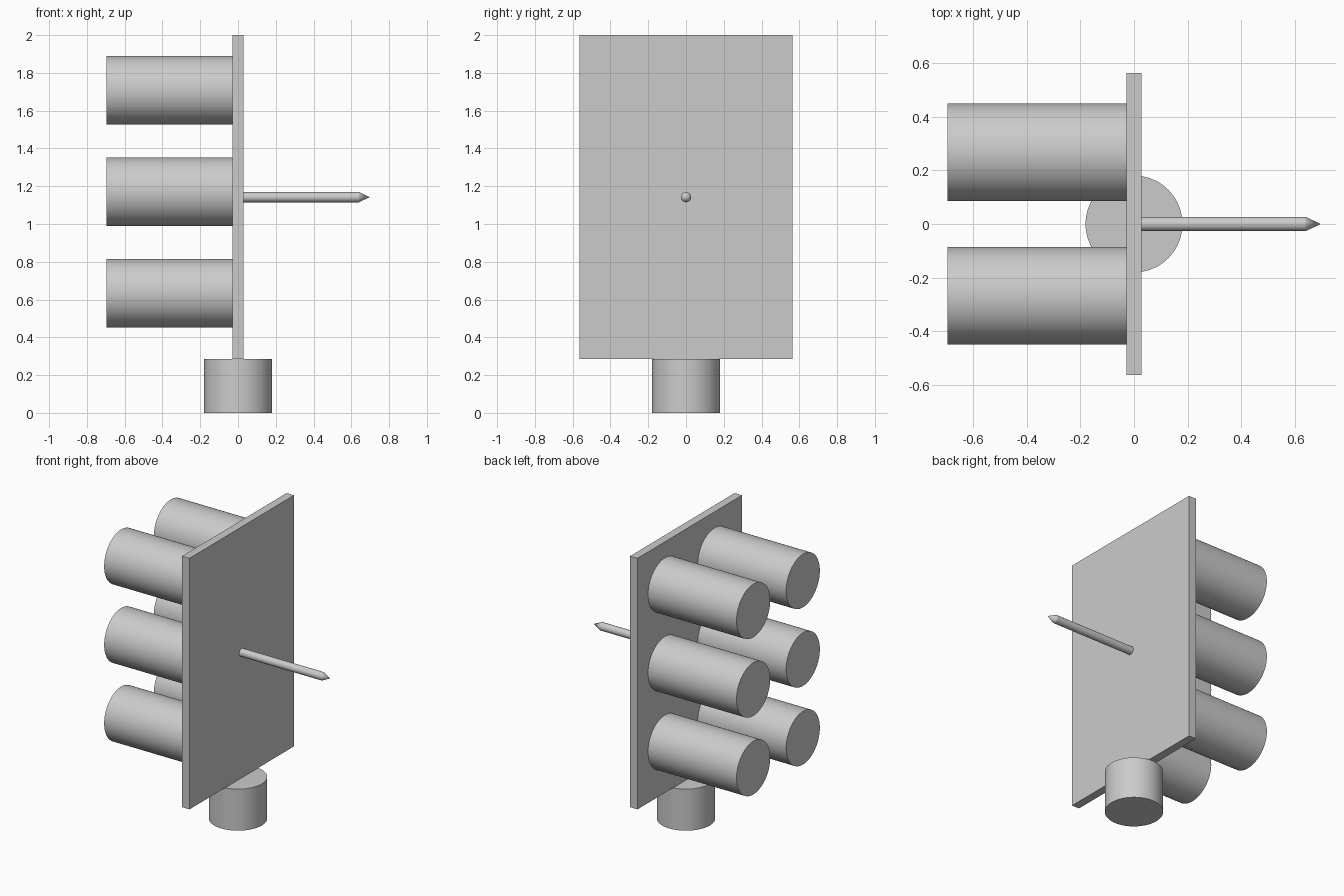
import bpy
import math
from mathutils import Matrix

cube = bpy.data.objects.get("Cube")
if cube:
    bpy.data.objects.remove(cube, do_unlink=True)

GREY = (0.6, 0.6, 0.6, 1.0)
grey = bpy.data.materials.new("plain_grey")
grey.use_nodes = True
grey.diffuse_color = GREY
grey.node_tree.nodes["Principled BSDF"].inputs["Base Color"].default_value = GREY


def finish(name, smooth=True):
    obj = bpy.context.object
    obj.name = name
    obj.data.materials.append(grey)
    if smooth:
        bpy.ops.object.shade_smooth_by_angle(angle=math.radians(30))
    return obj


def rod_along_x(name, x0, x1, y, z, radius, end_radius=None, sides=64):
    """Cylinder or cone running from x0 to x1."""
    end = radius if end_radius is None else end_radius
    bpy.ops.mesh.primitive_cone_add(vertices=sides, radius1=radius, radius2=end,
                                    depth=x1 - x0)
    obj = finish(name)
    obj.data.transform(Matrix.Rotation(math.pi / 2, 4, "Y"))
    obj.location = ((x0 + x1) / 2, y, z)
    return obj


PLATE = 0.028      # half thickness of the panel
REACH = 0.697      # half of the overall width
PIN_Z = 1.142

# Round foot
bpy.ops.mesh.primitive_cylinder_add(vertices=64, radius=0.181, depth=0.284,
                                    location=(0, 0, 0.142))
finish("foot")

# Upright panel
bpy.ops.mesh.primitive_cube_add(size=1, location=(0, 0, 1.142))
bpy.context.object.dimensions = (2 * PLATE, 1.128, 1.716)
bpy.ops.object.transform_apply(location=False, rotation=False, scale=True)
finish("panel", smooth=False)

# Two columns of three drums on the right side
for row, z in enumerate((0.634, 1.171, 1.708)):
    for side, y in (("front", -0.268), ("back", 0.268)):
        rod_along_x(f"drum_{side}_{row + 1}", -REACH, -PLATE, y, z, 0.182)

# Pointed pin on the left side
rod_along_x("pin_shaft", PLATE, 0.64, 0, PIN_Z, 0.027, sides=32)
rod_along_x("pin_tip", 0.64, REACH, 0, PIN_Z, 0.027, end_radius=0, sides=32)
